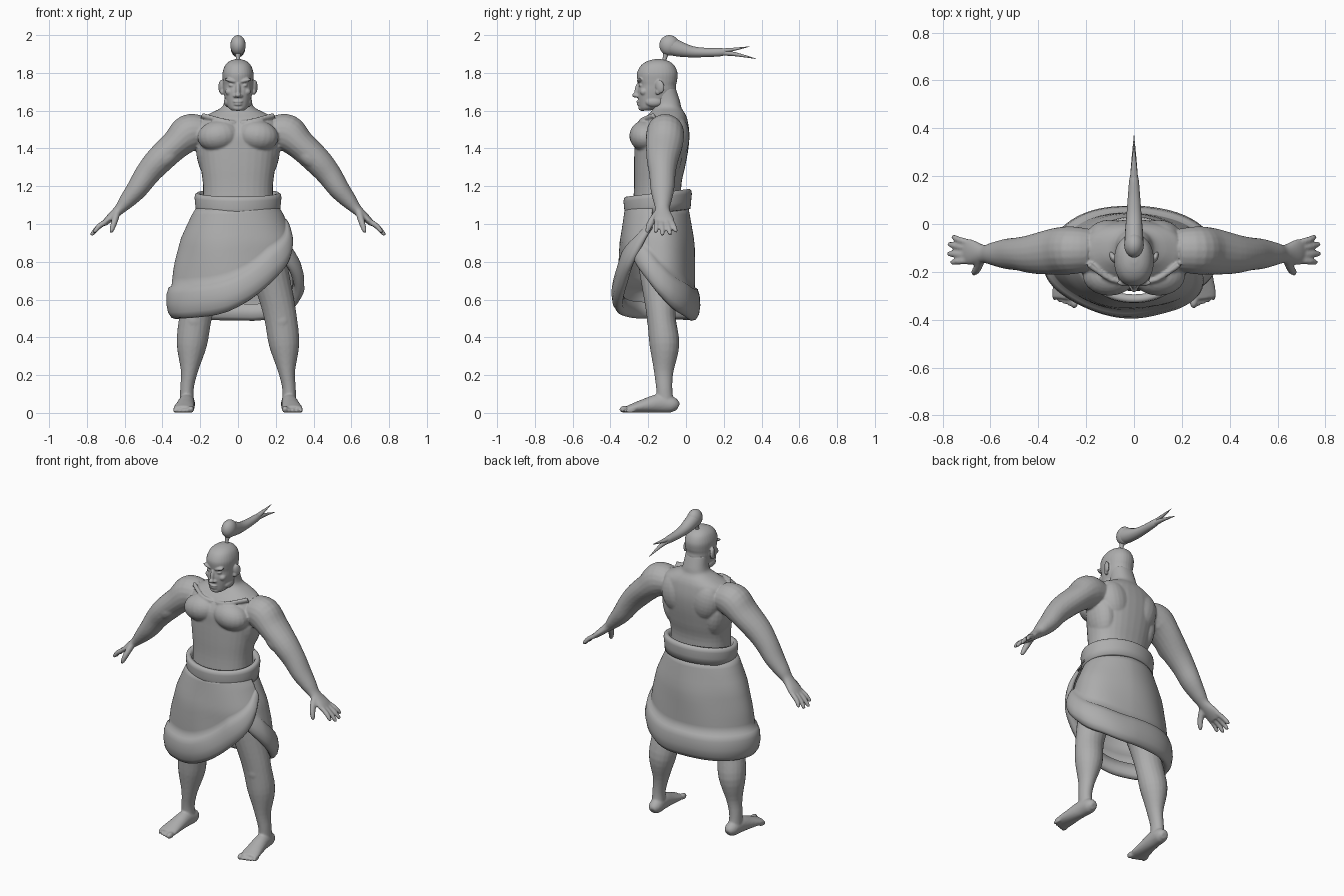
import bpy, bmesh
from math import sin, cos, pi, radians, copysign
from mathutils import Vector, Matrix, Euler

cube = bpy.data.objects.get("Cube")
if cube:
    bpy.data.objects.remove(cube, do_unlink=True)

grey = bpy.data.materials.new("clay grey")
grey.use_nodes = True
grey.diffuse_color = (0.42, 0.42, 0.42, 1)
grey.node_tree.nodes["Principled BSDF"].inputs["Base Color"].default_value = grey.diffuse_color

X, Y, Z = Vector((1, 0, 0)), Vector((0, 1, 0)), Vector((0, 0, 1))
SIDES = (1, -1)


def finish(name, bm, voxel=None, relax=2):
    """Turn a bmesh into a smooth object, optionally fusing its pieces."""
    bmesh.ops.recalc_face_normals(bm, faces=bm.faces[:])
    mesh = bpy.data.meshes.new(name)
    bm.to_mesh(mesh)
    bm.free()
    mesh.materials.append(grey)
    mesh.shade_smooth()
    obj = bpy.data.objects.new(name, mesh)
    bpy.context.scene.collection.objects.link(obj)
    if voxel:
        fuse = obj.modifiers.new("Fuse", 'REMESH')
        fuse.mode = 'VOXEL'
        fuse.voxel_size = voxel
        fuse.use_smooth_shade = True
        soft = obj.modifiers.new("Soften", 'SMOOTH')
        soft.factor = 0.5
        soft.iterations = relax
    return obj


def densify(s, k=4):
    """Spline through the sections."""
    out = []
    for i in range(len(s) - 1):
        quad = s[max(i - 1, 0)], s[i], s[i + 1], s[min(i + 2, len(s) - 1)]
        for j in range(k):
            t = j / k
            out.append([b + t / 2 * (c - a + t * (2 * a - 5 * b + 4 * c - d + t * (3 * (b - c) + d - a)))
                        for a, b, c, d in zip(*quad)])
    return out + [list(s[-1])]


def loft(bm, sections, side=1, ref=Y, axis=None, n=20, power=2):
    """Closed tube through (x, y, z, radius along ref, radius across)."""
    secs = densify([(side * q[0],) + tuple(q[1:]) for q in sections])
    pts = [Vector(q[:3]) for q in secs]
    rings = []
    for i, q in enumerate(secs):
        t = axis
        if t is None:
            t = (pts[min(i + 1, len(pts) - 1)] - pts[max(i - 1, 0)]).normalized()
        u = (ref - t * ref.dot(t)).normalized()
        w = t.cross(u)
        ring = []
        for j in range(n):
            c, s = cos(2 * pi * j / n), sin(2 * pi * j / n)
            c, s = (copysign(abs(v) ** (2 / power), v) for v in (c, s))
            ring.append(bm.verts.new(pts[i] + u * (c * q[3]) + w * (s * q[4])))
        rings.append(ring)
    for a, b in zip(rings, rings[1:]):
        for j in range(n):
            bm.faces.new((a[j], a[(j + 1) % n], b[(j + 1) % n], b[j]))
    bm.faces.new(rings[0][::-1])
    bm.faces.new(rings[-1])


def blob(bm, pos, size, rot=(0, 0, 0), side=1):
    """Ellipsoid, mirrored when side is -1."""
    turn = Euler((rot[0], side * rot[1], side * rot[2])).to_matrix().to_4x4()
    place = Matrix.Translation((side * pos[0], pos[1], pos[2]))
    bmesh.ops.create_uvsphere(bm, u_segments=20, v_segments=14, radius=1,
                              matrix=place @ turn @ Matrix.Diagonal((*size, 1)))


def grid(bm, columns, wrap):
    """Skin a sheet of point columns; wrap closes both directions."""
    cols = [[bm.verts.new(p) for p in col] for col in columns]
    m, n = len(cols), len(cols[0])
    for i in range(m if wrap else m - 1):
        for j in range(n if wrap else n - 1):
            a, b, k = cols[i], cols[(i + 1) % m], (j + 1) % n
            bm.faces.new((a[j], b[j], b[k], a[k]))


def lookup(table, v):
    """Piecewise linear value."""
    if v <= table[0][0]:
        return table[0][1]
    for (a, p), (b, q) in zip(table, table[1:]):
        if v <= b:
            return p + (q - p) * (v - a) / (b - a)
    return table[-1][1]


# Body: torso and neck
body = bmesh.new()
torso = [(.85, -.14, .12, .17), (1.05, -.15, .13, .185), (1.2, -.15, .125, .185),
         (1.3, -.14, .135, .198), (1.4, -.13, .143, .212), (1.48, -.125, .143, .22),
         (1.55, -.11, .118, .205), (1.585, -.1, .095, .15), (1.615, -.098, .074, .09),
         (1.65, -.1, .068, .073), (1.72, -.12, .065, .068)]
loft(body, [(0, y, z, ry, rx) for z, y, ry, rx in torso], axis=Z, n=32, power=2.3)

arm = [(.19, -.11, 1.49, .09, .085), (.26, -.11, 1.48, .1, .1), (.33, -.115, 1.42, .098, .08),
       (.42, -.125, 1.335, .083, .074), (.48, -.125, 1.265, .07, .066),
       (.535, -.125, 1.185, .063, .056), (.59, -.125, 1.12, .048, .042),
       (.63, -.125, 1.075, .038, .028), (.685, -.117, 1.025, .054, .02), (.71, -.115, 1, .048, .014)]
thumb = [(.64, -.145, 1.065, .02, .02), (.655, -.185, 1.01, .019, .017),
         (.668, -.202, .97, .014, .013), (.672, -.206, .953, .006, .006)]
leg = [(.11, -.14, .92, .12, .105), (.15, -.14, .8, .115, .105), (.2, -.135, .62, .09, .092),
       (.226, -.13, .5, .076, .086), (.245, -.114, .36, .079, .08), (.258, -.118, .22, .052, .045),
       (.27, -.115, .13, .043, .036), (.27, -.11, .05, .045, .038)]
foot = [(.265, -.042, .03, .02, .02), (.267, -.07, .042, .039, .041), (.272, -.14, .05, .043, .05),
        (.28, -.22, .037, .05, .037), (.286, -.28, .025, .056, .025), (.289, -.312, .019, .052, .018)]

for s in SIDES:
    # Chest, back and neck muscles
    blob(body, (.103, -.215, 1.467), (.112, .085, .082), (0, .15, 0), s)
    blob(body, (.1, -.05, 1.46), (.095, .068, .12), (0, .2, 0), s)
    blob(body, (.15, -.12, 1.37), (.07, .1, .15), (0, .15, 0), s)
    loft(body, [(.02, -.235, 1.535, .012, .012), (.09, -.235, 1.55, .012, .01),
                (.19, -.17, 1.575, .014, .012)], s, ref=Z)
    # Arm with hand
    loft(body, arm, s)
    blob(body, (.375, -.165, 1.36), (.085, .045, .05), (0, .8, 0), s)
    for base, tip, reach in ((-.078, -.055, .082), (-.102, -.085, .098),
                             (-.128, -.125, .1), (-.152, -.16, .086)):
        end = .678 + reach, .94 + (.1 - reach)
        mid = (.69 + end[0]) / 2 + .006, (base + tip) / 2, (1.018 + end[1]) / 2 + .004
        loft(body, [(.69, base, 1.018, .014, .014), (*mid, .014, .014),
                    (end[0] - .006, tip, end[1] + .007, .011, .011), (end[0], tip, end[1], .005, .005)],
             s, n=12)
    loft(body, thumb, s, n=12)
    # Leg with foot and toes
    loft(body, leg, s)
    blob(body, (.232, -.175, .49), (.045, .032, .05), side=s)
    loft(body, foot, s, ref=X)
    for i in range(5):
        r = .019 if i == 0 else .0135 - .0007 * i
        blob(body, (.249 + .021 * i, -.325 + .0075 * i, r), (r * .85, .028, r), side=s)
finish("body", body, .0065, 3)

# Head with face and ears
head = bmesh.new()
skull = [(1.6, -.215, .022, .03), (1.615, -.197, .05, .05), (1.65, -.17, .083, .066),
         (1.7, -.155, .101, .076), (1.735, -.152, .099, .079), (1.76, -.152, .105, .081),
         (1.8, -.152, .107, .082), (1.84, -.15, .088, .068), (1.863, -.148, .055, .043),
         (1.873, -.148, .015, .012)]
loft(head, [(0, y, z, ry, rx) for z, y, ry, rx in skull], axis=Z, n=32, power=2.2)
blob(head, (0, -.257, 1.714), (.012, .014, .042), (-.25, 0, 0))      # nose bridge
blob(head, (0, -.268, 1.682), (.016, .017, .013))                    # nose tip
blob(head, (0, -.249, 1.648), (.026, .014, .007))                    # upper lip
blob(head, (0, -.247, 1.633), (.022, .014, .007))                    # lower lip
blob(head, (0, -.232, 1.614), (.03, .02, .016))                      # chin
for s in SIDES:
    blob(head, (.014, -.256, 1.678), (.011, .012, .009), side=s)             # nostril
    blob(head, (.036, -.245, 1.759), (.036, .015, .01), (0, -.25, -.0), s)   # brow
    blob(head, (.034, -.238, 1.733), (.017, .013, .008), (0, -.15, 0), s)    # eye
    blob(head, (.046, -.222, 1.7), (.022, .022, .02), side=s)                # cheek
    blob(head, (.055, -.17, 1.645), (.02, .045, .025), side=s)               # jaw
    blob(head, (.09, -.138, 1.727), (.012, .024, .036), (.15, 0, -.35), s)   # ear
    blob(head, (.084, -.148, 1.7), (.011, .014, .016), side=s)               # ear lobe
finish("head", head, .0045)

# Topknot with a forked tail
hair = bmesh.new()
loft(hair, [(0, -.118, 1.85, .014, .014), (0, -.112, 1.88, .011, .011), (0, -.1, 1.92, .02, .02)])
blob(hair, (0, -.088, 1.946), (.041, .053, .054))
loft(hair, [(0, -.09, 1.945, .04, .048), (0, -.04, 1.928, .038, .042), (0, .03, 1.912, .032, .03),
            (0, .11, 1.908, .026, .024), (0, .19, 1.91, .019, .021), (0, .23, 1.911, .006, .006)], ref=X)
loft(hair, [(0, .13, 1.913, .018, .015), (0, .22, 1.92, .014, .011), (0, .335, 1.939, .001, .001)], ref=X)
loft(hair, [(0, .13, 1.905, .02, .015), (0, .24, 1.902, .013, .012), (0, .37, 1.875, .001, .001)], ref=X)
finish("topknot", hair)

# Belt: thick band, tilted up at the back
belt = bmesh.new()
band = [(-.008, 1.056), (.006, 1.06), (.009, 1.1), (.013, 1.14), (.01, 1.158), (0, 1.165),
        (-.016, 1.162), (-.024, 1.145), (-.024, 1.08)]
columns = []
for i in range(72):
    c, s = cos(2 * pi * i / 72), sin(2 * pi * i / 72)
    columns.append([((.217 + o) * c, -.15 + (.168 + o) * s, z + .12 * .17 * s) for o, z in band])
grid(belt, columns, True)
finish("belt", belt)

# Wrapped skirt: one sheet spiralling round, with a puffy cuff along its hem
TOP = 1.09
hem_line = [(0, 1), (15, .89), (30, .8), (64, .63), (82, .56), (100, .52), (130, .505), (180, .5),
            (285, .49), (323, .55), (354, .65), (390, .8), (410, .9)]
half_width = [(.45, .335), (.52, .338), (.65, .348), (.78, .332), (.93, .295), (1.05, .24), (TOP, .215)]
half_depth = [(.5, .197), (.65, .202), (.9, .195), (TOP, .164)]
cuff = [(1, 0), (.94, .015), (.75, .026), (.45, .032), (.18, .027), (.03, .012),
        (0, -.004), (.1, -.02), (.5, -.022)]
skirt = bmesh.new()
columns = []
for t in range(0, 411, 3):
    angle = radians(-8 - t)
    hem = sum(lookup(hem_line, t + d) for d in (-8, 0, 8)) / 3
    fade = min(1, (TOP - hem) / .4)
    tuck = -.022 * min(1, max(0, (t - 270) / 80))
    high = hem + .17 * fade
    profile = [(TOP + (high - TOP) * k / 10, 0) for k in range(10)]
    profile += [(hem + .17 * fade * d, o * fade) for d, o in cuff]
    column = []
    for z, o in profile:
        o += tuck + .004 * sin(5 * angle + 6 * z) * min(1, (TOP - z) * 4)
        column.append(((lookup(half_width, z) + o) * cos(angle),
                       -.155 + (lookup(half_depth, z) + o) * sin(angle), z))
    columns.append(column)
grid(skirt, columns, False)
thick = finish("skirt", skirt).modifiers.new("Cloth", 'SOLIDIFY')
thick.thickness = .007
thick.offset = 0
